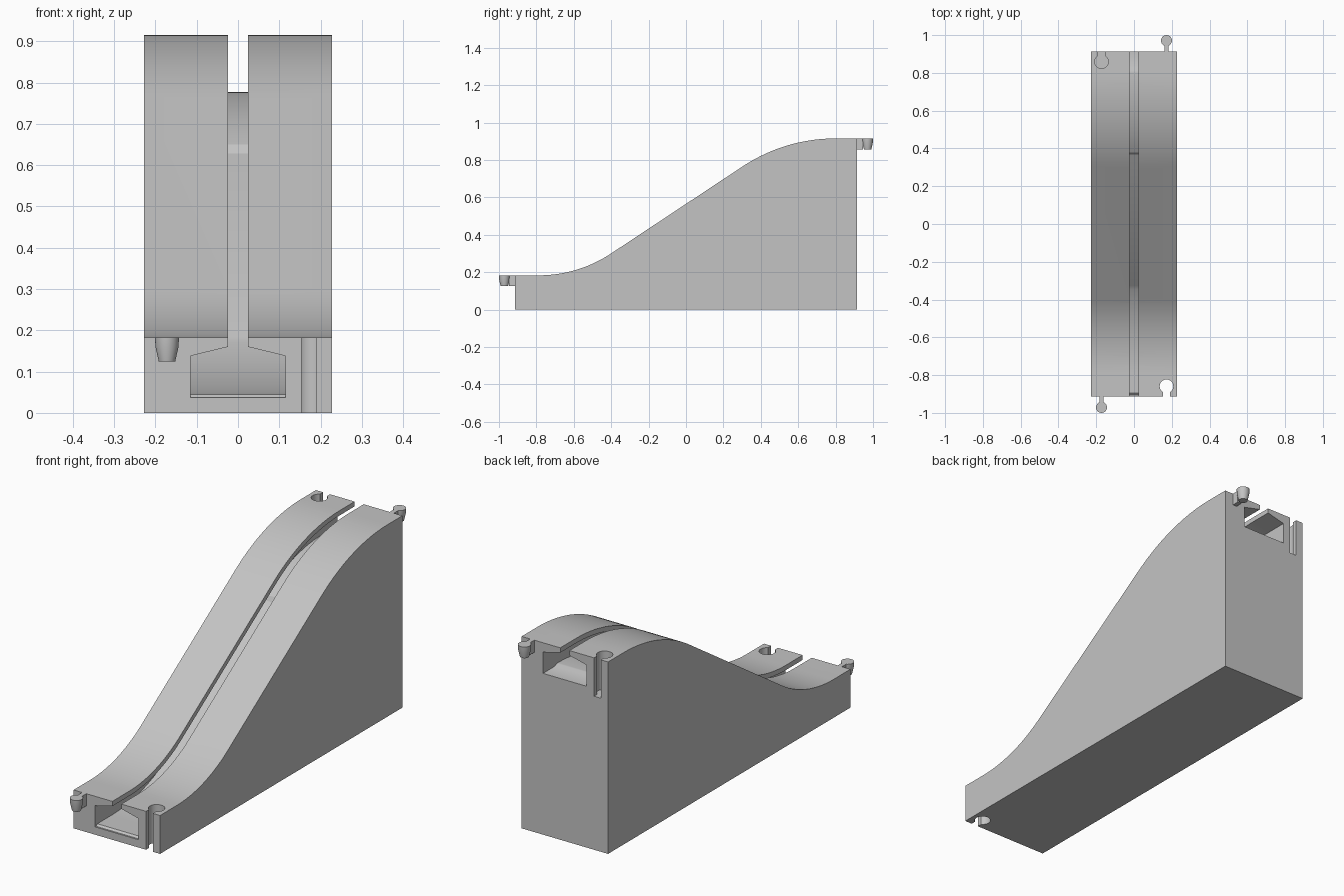
import bpy, bmesh
from math import sin, cos, tan, radians, pi
from mathutils import Vector

cube = bpy.data.objects.get("Cube")
if cube:
    bpy.data.objects.remove(cube, do_unlink=True)

HALF_W, HALF_L = 0.228, 0.913
LOW, HIGH, MID = 0.183, 0.915, 0.565
SLOPE = radians(33.5)
R_LOW, R_HIGH = 0.7, 0.9

grey = bpy.data.materials.new("light grey")
grey.use_nodes = True
grey.diffuse_color = (0.55, 0.55, 0.55, 1)
grey.node_tree.nodes["Principled BSDF"].inputs["Base Color"].default_value = grey.diffuse_color


def make(name, bm):
    bmesh.ops.recalc_face_normals(bm, faces=bm.faces)
    mesh = bpy.data.meshes.new(name)
    bm.to_mesh(mesh)
    bm.free()
    mesh.materials.append(grey)
    obj = bpy.data.objects.new(name, mesh)
    bpy.context.collection.objects.link(obj)
    return obj


def loft(name, rings):
    """Solid skin through equal-length closed rings, capped at both ends."""
    bm = bmesh.new()
    rows = [[bm.verts.new(p) for p in ring] for ring in rings]
    n = len(rows[0])
    for a, b in zip(rows, rows[1:]):
        for i in range(n):
            j = (i + 1) % n
            bm.faces.new((a[i], a[j], b[j], b[i]))
    bm.faces.new(rows[0])
    bm.faces.new(rows[-1])
    return make(name, bm)


def turned(name, x, y, profile, sides=32):
    """Round part from (radius, z) pairs."""
    return loft(name, [[(x + r * cos(2 * pi * i / sides), y + r * sin(2 * pi * i / sides), z)
                        for i in range(sides)] for r, z in profile])


def box(name, x0, x1, y0, y1, z0, z1):
    return loft(name, [[(x0, y0, z), (x1, y0, z), (x1, y1, z), (x0, y1, z)] for z in (z0, z1)])


def smooth(obj):
    bpy.ops.object.select_all(action='DESELECT')
    obj.select_set(True)
    bpy.context.view_layer.objects.active = obj
    bpy.ops.object.shade_smooth_by_angle(angle=radians(30))


# Riding surface: two arcs joined by a straight slope
low_y = (LOW - MID) / tan(SLOPE) - R_LOW * tan(SLOPE / 2)
high_y = (HIGH - MID) / tan(SLOPE) + R_HIGH * tan(SLOPE / 2)
STEPS = 20
angles = [SLOPE * i / STEPS for i in range(STEPS + 1)]
low_arc = [(low_y + R_LOW * sin(a), LOW + R_LOW * (1 - cos(a)), a) for a in angles]
high_arc = [(high_y - R_HIGH * sin(a), HIGH - R_HIGH * (1 - cos(a)), a) for a in reversed(angles)]

# Main block
outline = [(-HALF_L, 0), (-HALF_L, LOW)] + [(y, z) for y, z, a in low_arc + high_arc]
outline += [(HALF_L, HIGH), (HALF_L, 0)]
body = loft("track_block", [[(x, y, z) for y, z in outline] for x in (-HALF_W, HALF_W)])

# Guide channel: narrow slot over a wide hollow, with small steps in its floor
DEEP, FLOOR = 0.146, 0.138


def on_slope(y, depth):
    return (y, MID + y * tan(SLOPE), SLOPE, depth)


stations = [(-1.0, LOW, 0, DEEP), (-0.905, LOW, 0, DEEP), (-0.895, LOW, 0, FLOOR)]
stations += [(y, z, a, FLOOR) for y, z, a in low_arc]
stations += [on_slope(-0.385, 0.132), on_slope(0.285, 0.15)]
stations += [(y, z, a, FLOOR) for y, z, a in high_arc]
stations += [(0.81, HIGH, 0, FLOOR), (0.825, HIGH, 0, DEEP), (1.0, HIGH, 0, DEEP)]
rings = []
for y, z, a, depth in stations:
    half = [(0.024, 0.06), (0.024, -0.023), (0.115, -0.045), (0.115, -depth)]
    section = half + [(-x, h) for x, h in reversed(half)]
    rings.append([Vector((x, y - h * sin(a), z + h * cos(a))) for x, h in section])
cutters = [loft("channel_cutter", rings)]

# Connector sockets, each a round hole with an open neck
for end, side, top, bottom in (("front", -1, LOW, -0.1), ("back", 1, HIGH, HIGH - 0.183)):
    x = -side * 0.172
    y = side * 0.859
    top += 0.1
    cutters.append(turned(end + "_socket_cutter", x, y, [(0.036, bottom), (0.036, top)]))
    y0, y1 = sorted((y, side * 1.0))
    cutters.append(box(end + "_neck_cutter", x - 0.018, x + 0.018, y0, y1, bottom, top))

for cutter in cutters:
    cutter.hide_render = True
    mod = body.modifiers.new(cutter.name, 'BOOLEAN')
    mod.operation = 'DIFFERENCE'
    mod.solver = 'EXACT'
    mod.object = cutter
    bpy.context.view_layer.objects.active = body
    bpy.ops.object.modifier_apply(modifier=mod.name)
for cutter in cutters:
    bpy.data.objects.remove(cutter, do_unlink=True)
smooth(body)

# Connector pegs on short necks
for end, side, top in (("front", -1, LOW), ("back", 1, HIGH)):
    x = side * 0.172
    peg = turned(end + "_peg", x, side * 0.971,
                 [(0.02, top - 0.058), (0.028, top - 0.023), (0.029, top)])
    smooth(peg)
    y0, y1 = sorted((side * HALF_L, side * 0.946))
    box(end + "_peg_neck", x - 0.011, x + 0.011, y0, y1, top - 0.058, top)
